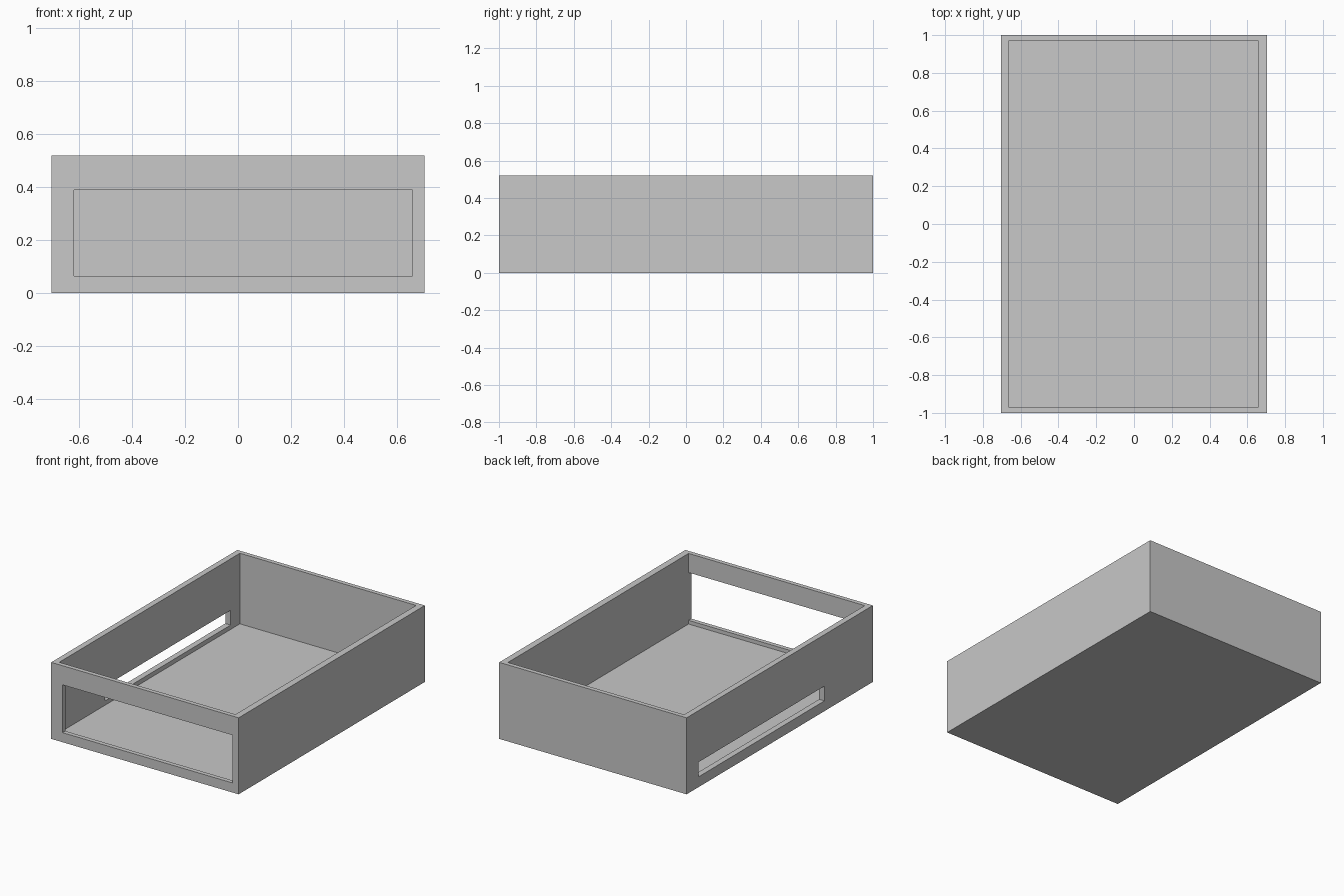
import bpy

cube = bpy.data.objects.get("Cube")
if cube:
    bpy.data.objects.remove(cube, do_unlink=True)

grey = bpy.data.materials.new("plain grey")
grey.use_nodes = True
colour = (0.58, 0.58, 0.58, 1)
grey.diffuse_color = colour
grey.node_tree.nodes["Principled BSDF"].inputs["Base Color"].default_value = colour


def box(name, x, y, z):
    """Box spanning the given (low, high) range on each axis."""
    spans = (x, y, z)
    bpy.ops.mesh.primitive_cube_add(size=1, location=[(a + b) / 2 for a, b in spans])
    obj = bpy.context.object
    obj.name = obj.data.name = name
    obj.scale = [b - a for a, b in spans]
    bpy.ops.object.transform_apply(location=True, rotation=False, scale=True)
    obj.data.materials.append(grey)
    return obj


def cut(target, cutter):
    """Subtract the cutter from the target, then discard it."""
    cutter.hide_render = True
    mod = target.modifiers.new(cutter.name, "BOOLEAN")
    mod.operation = "DIFFERENCE"
    mod.solver = "EXACT"
    mod.object = cutter
    bpy.context.view_layer.objects.active = target
    bpy.ops.object.modifier_apply(modifier=mod.name)
    bpy.data.objects.remove(cutter, do_unlink=True)


# Outer block of the open tray
tray = box("open_tray", (-0.705, 0.705), (-1, 1), (0, 0.52))

# Hollow interior, leaving the floor and four walls
cut(tray, box("cavity", (-0.665, 0.66), (-0.97, 0.97), (0.04, 0.7)))

# Wide window through the front wall
cut(tray, box("front_window", (-0.62, 0.66), (-1.2, -0.9), (0.065, 0.39)))

# Long low slot through the right-hand wall
cut(tray, box("side_slot", (-0.9, -0.6), (-0.48, 0.87), (0.07, 0.17)))
